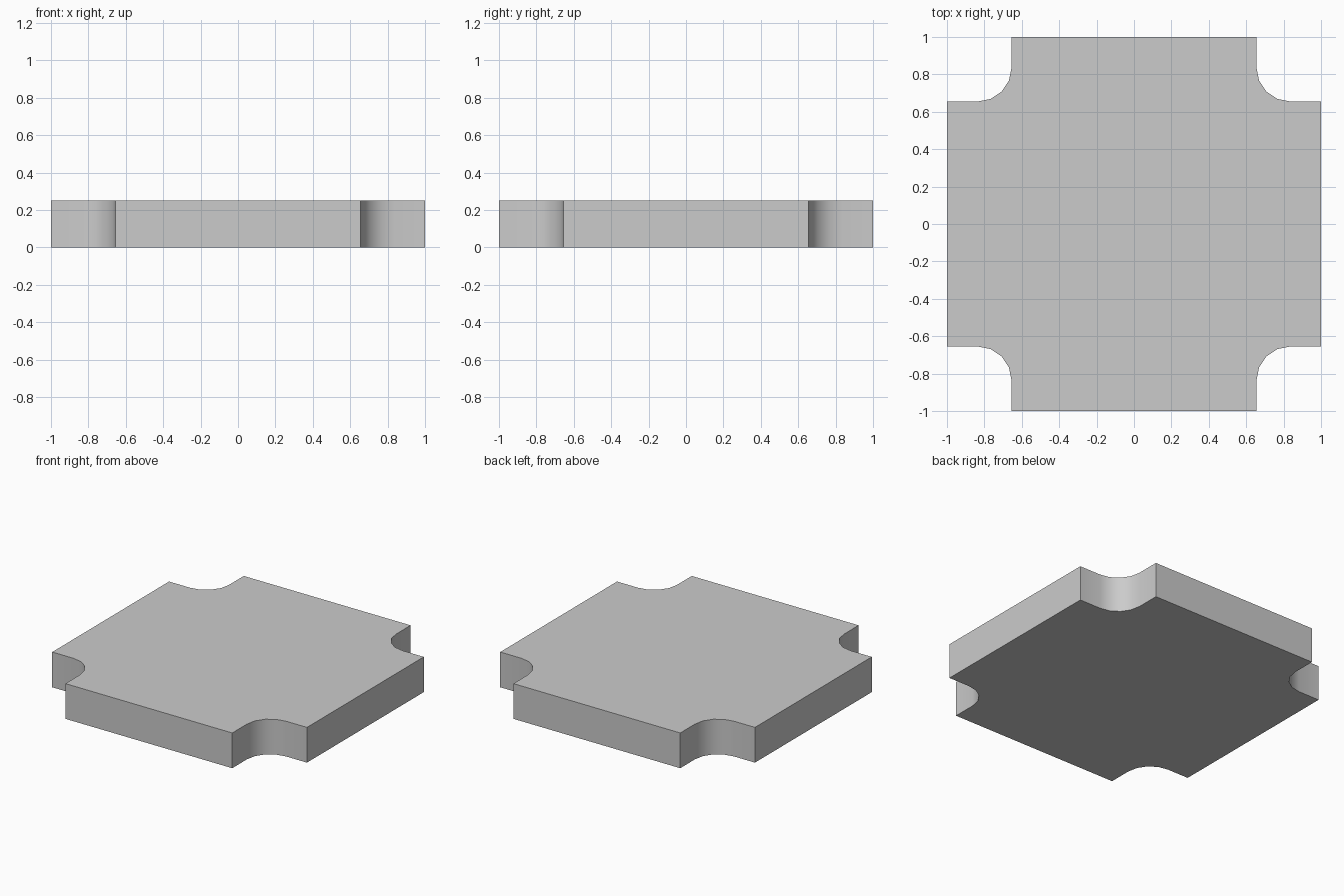
import bpy, bmesh
from math import sin, cos, pi, radians

if "Cube" in bpy.data.objects:
    bpy.data.objects.remove(bpy.data.objects["Cube"])

H, NOTCH, R, SEG = 0.25, 0.655, 0.18, 4
C = NOTCH + R  # centre of the notch fillet

# Corner notch outline, from the +x edge round to the +y edge
corner = [(1, NOTCH)]
for i in range(SEG + 1):
    a = -pi / 2 - i * (pi / 2) / SEG
    corner.append((C + R * cos(a), C + R * sin(a)))
corner.append((NOTCH, 1))

# Repeat the corner four times around the centre
outline = []
for k in range(4):
    c, s = (1, 0, -1, 0)[k], (0, 1, 0, -1)[k]
    outline += [(x * c - y * s, x * s + y * c) for x, y in corner]

# Plate: outline extruded upward
bm = bmesh.new()
base = bm.faces.new([bm.verts.new((x, y, 0)) for x, y in outline])
ext = bmesh.ops.extrude_face_region(bm, geom=[base], use_keep_orig=True)
bmesh.ops.translate(bm, vec=(0, 0, H),
                    verts=[g for g in ext["geom"] if isinstance(g, bmesh.types.BMVert)])
bmesh.ops.recalc_face_normals(bm, faces=bm.faces)
mesh = bpy.data.meshes.new("notched_plate")
bm.to_mesh(mesh)
bm.free()
plate = bpy.data.objects.new("notched_plate", mesh)
bpy.context.collection.objects.link(plate)

# Smooth notch walls, crisp edges elsewhere
bpy.context.view_layer.objects.active = plate
plate.select_set(True)
bpy.ops.object.shade_smooth_by_angle(angle=radians(30))
